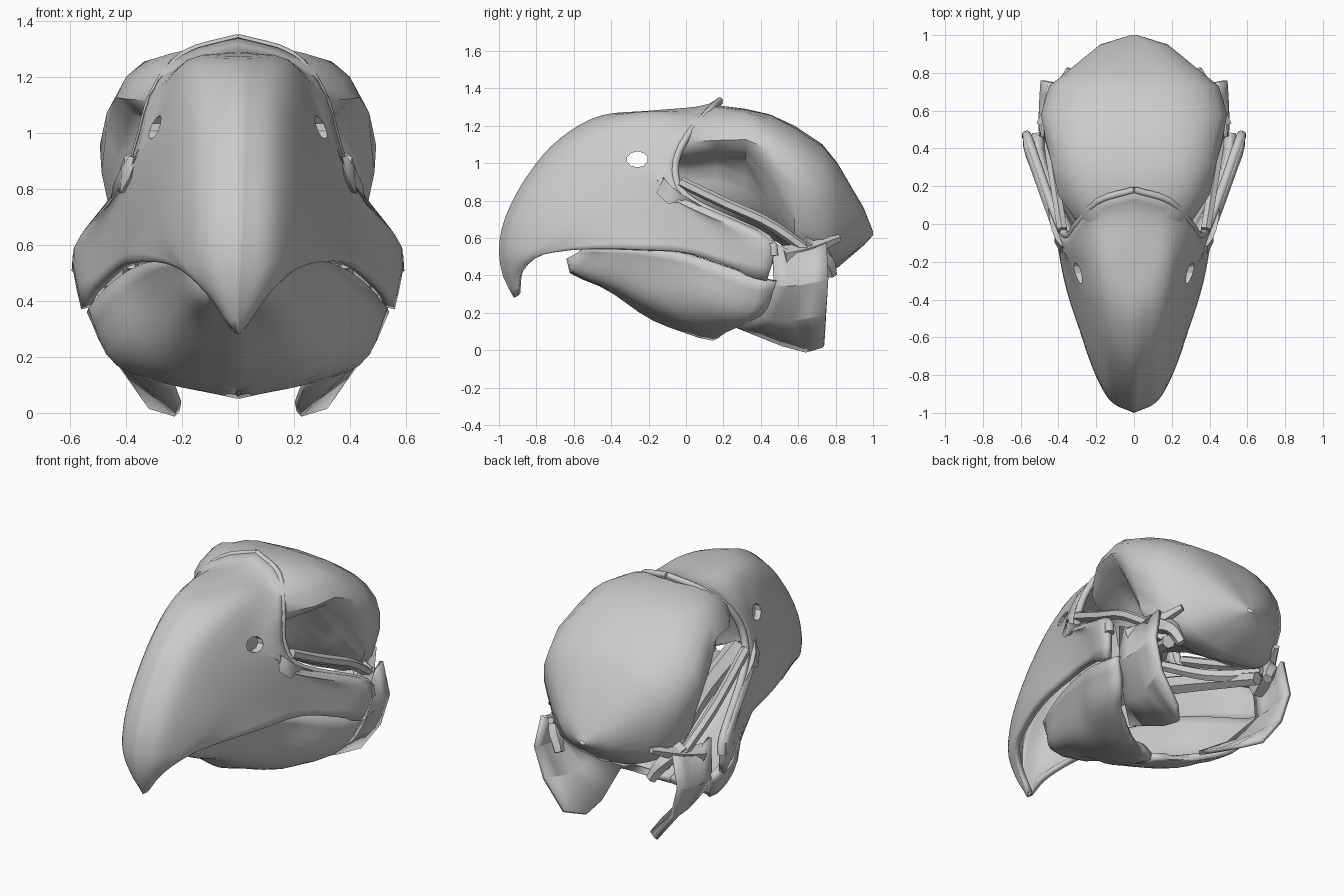
import bpy
import bmesh
from math import radians
from mathutils import Vector

cube = bpy.data.objects.get("Cube")
if cube:
    bpy.data.objects.remove(cube, do_unlink=True)

bone = bpy.data.materials.new("bone grey")
bone.use_nodes = True
colour = (0.6, 0.6, 0.6, 1)
bone.diffuse_color = colour
bone.node_tree.nodes["Principled BSDF"].inputs["Base Color"].default_value = colour


def catmull(points, count):
    """Resample a control line into evenly spread points on a smooth curve."""
    pts = [Vector(p) for p in points]
    padded = [pts[0] * 2 - pts[1]] + pts + [pts[-1] * 2 - pts[-2]]
    dense = []
    for a, b, c, d in zip(padded, padded[1:], padded[2:], padded[3:]):
        for step in range(20):
            t = step / 20
            dense.append(b + (c - a) * t / 2 + (a * 2 - b * 5 + c * 4 - d) * t * t / 2
                         + (b * 3 - a - c * 3 + d) * t ** 3 / 2)
    dense.append(pts[-1])
    lengths = [0]
    for p, q in zip(dense, dense[1:]):
        lengths.append(lengths[-1] + (q - p).length)
    result, k = [], 0
    for i in range(count):
        target = lengths[-1] * i / (count - 1)
        while k < len(lengths) - 2 and lengths[k + 1] < target:
            k += 1
        span = lengths[k + 1] - lengths[k]
        result.append(dense[k].lerp(dense[k + 1], (target - lengths[k]) / span if span else 0))
    return result


def finish(name, bm, mirror=True):
    mesh = bpy.data.meshes.new(name)
    bm.to_mesh(mesh)
    bm.free()
    obj = bpy.data.objects.new(name, mesh)
    bpy.context.collection.objects.link(obj)
    mesh.materials.append(bone)
    if mirror:
        mod = obj.modifiers.new("mirror", "MIRROR")
        mod.use_clip = True
        mod.merge_threshold = 0.002
    return obj


def shade(obj, angle=40):
    bpy.ops.object.select_all(action="DESELECT")
    obj.select_set(True)
    bpy.context.view_layer.objects.active = obj
    bpy.ops.object.shade_smooth_by_angle(angle=radians(angle))


def loft(name, rows, count, thickness=0.0, flip=False, across=None):
    """Skin half-sections into a surface and mirror it."""
    grid = [catmull(row, count) for row in rows]
    if across:
        columns = [catmull(column, across) for column in zip(*grid)]
        grid = list(zip(*columns))
    bm = bmesh.new()
    verts = [[bm.verts.new(p) for p in row] for row in grid]
    for low, high in zip(verts, verts[1:]):
        for j in range(count - 1):
            face = [low[j], low[j + 1], high[j + 1], high[j]]
            bm.faces.new(face[::-1] if flip else face)
    bmesh.ops.remove_doubles(bm, verts=bm.verts, dist=0.001)
    obj = finish(name, bm)
    if thickness:
        mod = obj.modifiers.new("shell", "SOLIDIFY")
        mod.thickness = thickness
        mod.offset = -1
    return obj


def bar(name, path, start, end, sides=6, count=9):
    """Tapered bone rod along a path, on both sides."""
    centres = catmull(path, count)
    last = count - 1
    bm = bmesh.new()
    rings = []
    for i, centre in enumerate(centres):
        ahead = centres[min(i + 1, last)] - centres[max(i - 1, 0)]
        turn = ahead.to_track_quat("Z", "Y")
        radius = start + (end - start) * i / last
        ring = bmesh.ops.create_circle(bm, segments=sides, radius=radius)["verts"]
        for v in ring:
            v.co = centre + turn @ v.co
        rings.append(ring)
    for low, high in zip(rings, rings[1:]):
        for j in range(sides):
            k = (j + 1) % sides
            bm.faces.new((low[j], low[k], high[k], high[j]))
    bm.faces.new(rings[0][::-1])
    bm.faces.new(rings[-1])
    shade(finish(name, bm), 50)


# Upper beak: rows run from the ridge to the cutting edge, tip to rear rim
rim = [(0, .18, 1.35), (.2, .12, 1.29), (.31, 0, 1.15), (.36, -.06, .98),
       (.42, .02, .82), (.57, .42, .62), (.59, .47, .52), (.56, .43, .37)]
beak_rows = [
    [(0, -.92, .28), (.02, -.9, .29)],
    [(0, -.98, .4), (.07, -.94, .4), (.1, -.88, .41)],
    [(0, -1, .54), (.11, -.95, .53), (.17, -.86, .5), (.19, -.79, .5)],
    [(0, -.97, .7), (.13, -.91, .68), (.22, -.76, .6), (.25, -.65, .53)],
    [(0, -.87, .9), (.14, -.81, .86), (.25, -.65, .72), (.31, -.5, .54)],
    [(0, -.7, 1.11), (.15, -.64, 1.06), (.27, -.5, .85), (.37, -.3, .54)],
    [(0, -.47, 1.25), (.17, -.42, 1.2), (.28, -.34, 1), (.36, -.2, .8), (.43, 0, .52)],
    [(0, -.2, 1.28), (.19, -.2, 1.25), (.32, -.2, 1), (.39, -.1, .86), (.46, .1, .68),
     (.52, .25, .44)]]
beak_rows.append([(x * .98, y - .1, z * .93 + .05) for x, y, z in rim])
beak_rows.append(rim)
beak = loft("upper_beak", beak_rows, 22, thickness=.035, across=30)

# Nostrils cut through the beak walls
bm = bmesh.new()
bmesh.ops.create_cone(bm, cap_ends=True, segments=10, radius1=.05, radius2=.05, depth=1)
for v in bm.verts:
    v.co = Vector((v.co.z, v.co.x * 1.15 - .26, v.co.y * .85 + 1.02))
cutter = finish("nostril_cutter", bm, mirror=False)
cutter.hide_render = True
cutter.hide_set(True)
cut = beak.modifiers.new("nostrils", "BOOLEAN")
cut.operation = "DIFFERENCE"
cut.object = cutter
shade(beak)
bar("beak_rim", [(x * .965, y, z - .015) for x, y, z in rim[:-1]], .018, .026, 8, 28)

# Cranium: sections from crown to base, with the eye sockets pinched in
sections = {
    .02: [(0, 1.27), (.2, 1.25), (.3, 1.16), (.29, 1.06), (.12, .97), (.08, .82), (0, .75)],
    .16: [(0, 1.31), (.22, 1.29), (.36, 1.2), (.39, 1.09), (.15, 1), (.09, .8), (0, .7)],
    .32: [(0, 1.29), (.2, 1.28), (.36, 1.24), (.43, 1.1), (.22, 1), (.12, .78), (0, .66)],
    .45: [(0, 1.26), (.22, 1.25), (.39, 1.17), (.48, 1.03), (.41, .88), (.22, .7), (0, .6)],
    .58: [(0, 1.2), (.24, 1.18), (.41, 1.1), (.49, .97), (.48, .83), (.38, .57), (0, .52)],
    .73: [(0, 1.1), (.23, 1.08), (.39, 1), (.45, .87), (.43, .71), (.32, .5), (0, .43)],
    .81: [(0, 1), (.19, .99), (.31, .92), (.35, .82), (.34, .69), (.26, .5), (0, .44)],
    .95: [(0, .76), (.09, .76), (.16, .73), (.18, .66), (.16, .62), (.09, .57), (0, .56)]}
cranium_rows = [[(x, y, z) for x, z in half] for y, half in sections.items()]
# Closing ends: a narrowed brow hidden in the beak and a blunt tip at the back
cranium_rows.insert(0, [(x * .8, y - .08, z * .9 + .1) for x, y, z in cranium_rows[0]])
cranium_rows.append([(x * .1, 1, .62 + (z - .62) * .1) for x, y, z in cranium_rows[-1]])
shade(loft("cranium", cranium_rows, 15), 50)

# Lower jaw: a scoop that opens into two rear arms
jaw_rows = [
    [(0, -.64, .49), (.1, -.62, .5), (.19, -.56, .53)],
    [(0, -.62, .41), (.13, -.58, .42), (.24, -.44, .54)],
    [(0, -.42, .32), (.18, -.38, .35), (.31, -.25, .54)],
    [(0, -.2, .17), (.25, -.15, .25), (.39, 0, .51)],
    [(0, 0, .09), (.25, .05, .13), (.42, .12, .25), (.47, .2, .45)],
    [(0, .14, .05), (.22, .17, .1), (.44, .28, .18), (.53, .38, .38)],
    [(.16, .2, .09), (.32, .27, .12), (.46, .42, .2), (.54, .48, .36)]]
shade(loft("lower_jaw", jaw_rows, 12, thickness=.04, flip=True, across=14))

# Palate plates hanging behind the jaw, folding inward at the bottom
plate_rows = [
    [(.47, .46, .58), (.46, .6, .52), (.43, .75, .57)],
    [(.48, .47, .35), (.48, .6, .35), (.47, .76, .38)],
    [(.36, .37, .2), (.38, .55, .17), (.42, .75, .2)],
    [(.24, .27, .14), (.2, .61, .01), (.3, .74, .03)]]
shade(loft("palate_plate", plate_rows, 5, thickness=.025), 25)

# Rods joining beak, jaw hinge and skull base
bar("cheek_bar", [(.38, -.03, .9), (.42, .22, .78), (.45, .44, .68), (.43, .64, .54)], .03, .03)
bar("palatine_bar", [(.1, -.35, .7), (.16, .1, .6), (.32, .68, .45)], .07, .04)
bar("pterygoid_bar", [(.04, .2, .64), (.18, .45, .52), (.36, .66, .5)], .03, .04)
bar("hinge_bone", [(.46, .52, .5), (.42, .64, .53), (.34, .82, .6)], .06, .02, sides=5)
bar("hinge_spur", [(.4, .62, .56), (.36, .74, .5), (.31, .78, .4)], .06, .03, sides=5)
